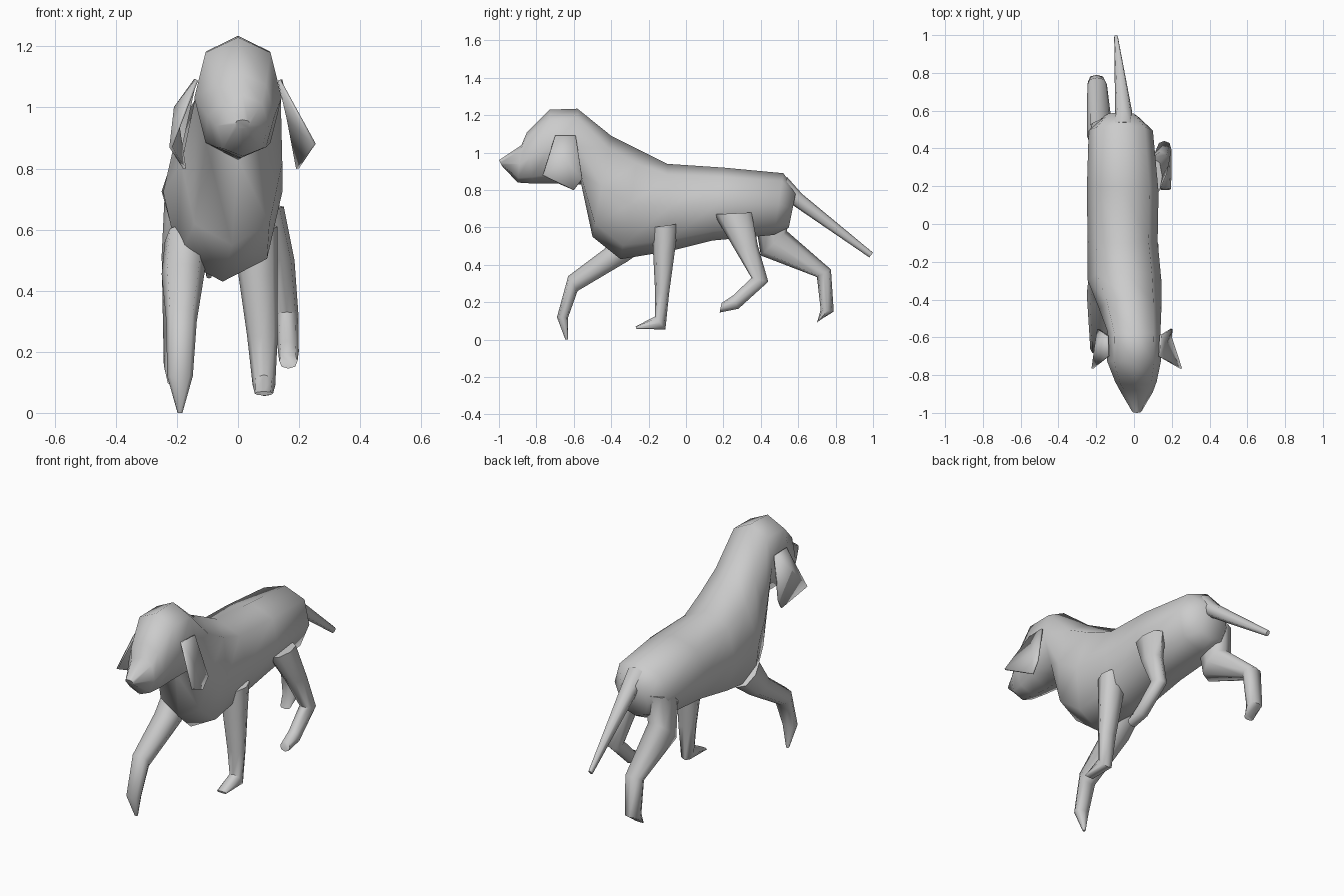
import bpy, bmesh, math

def finish(name, bm, angle=60):
    bmesh.ops.recalc_face_normals(bm, faces=bm.faces)
    me = bpy.data.meshes.new(name)
    bm.to_mesh(me)
    bm.free()
    ob = bpy.data.objects.new(name, me)
    bpy.context.collection.objects.link(ob)
    bpy.ops.object.select_all(action='DESELECT')
    ob.select_set(True)
    bpy.context.view_layer.objects.active = ob
    bpy.ops.object.shade_smooth_by_angle(angle=math.radians(angle))
    return ob

def loft(name, sections, sides=8, power=0.85):
    """Each section: (y, z) of one edge, (y, z) of the opposite edge, x centre, half width."""
    def soft(v):
        return math.copysign(abs(v) ** power, v) if abs(v) > 1e-6 else 0.0
    bm = bmesh.new()
    rings = []
    for y1, z1, y2, z2, xc, hw in sections:
        ring = []
        for i in range(sides):
            a = 2 * math.pi * i / sides
            c, s = soft(math.cos(a)), soft(math.sin(a))
            ring.append(bm.verts.new((xc + hw * c,
                                      (y1 + y2) / 2 + s * (y1 - y2) / 2,
                                      (z1 + z2) / 2 + s * (z1 - z2) / 2)))
        rings.append(ring)
    for a, b in zip(rings, rings[1:]):
        for i in range(sides):
            j = (i + 1) % sides
            bm.faces.new((a[i], a[j], b[j], b[i]))
    bm.faces.new(rings[0])
    bm.faces.new(rings[-1])
    return finish(name, bm)

def ear(name, fold, rim):
    """Thin folded flap: a fan of triangles around the fold point."""
    bm = bmesh.new()
    f = bm.verts.new(fold)
    vs = [bm.verts.new(p) for p in rim]
    for i in range(len(vs)):
        bm.faces.new((f, vs[i], vs[(i + 1) % len(vs)]))
    ob = finish(name, bm, 40)
    mod = ob.modifiers.new("thickness", 'SOLIDIFY')
    mod.thickness = 0.01
    mod.offset = 0

# Head, neck and trunk in one loft (top edge, bottom edge)
loft("body", [
    (-1.0, 0.96, -0.985, 0.93, 0.015, 0.025),
    (-0.88, 1.04, -0.90, 0.84, 0.015, 0.085),
    (-0.85, 1.11, -0.82, 0.835, 0.01, 0.11),
    (-0.73, 1.23, -0.72, 0.835, 0.0, 0.143),
    (-0.58, 1.235, -0.56, 0.83, 0.0, 0.14),
    (-0.40, 1.09, -0.50, 0.55, -0.02, 0.165),
    (-0.25, 1.015, -0.35, 0.43, -0.05, 0.195),
    (-0.10, 0.94, -0.08, 0.475, -0.06, 0.185),
    (0.20, 0.92, 0.14, 0.53, -0.06, 0.19),
    (0.52, 0.89, 0.47, 0.56, -0.07, 0.17),
    (0.59, 0.80, 0.55, 0.60, -0.07, 0.09),
])

# Tail
loft("tail", [
    (0.54, 0.87, 0.52, 0.76, -0.06, 0.055),
    (0.62, 0.78, 0.57, 0.72, -0.055, 0.045),
    (1.0, 0.465, 0.98, 0.44, -0.095, 0.01),
])

# Front legs: one planted, one reaching forward
loft("front_leg_right", [
    (-0.18, 0.60, -0.04, 0.62, 0.06, 0.07),
    (-0.175, 0.45, -0.06, 0.47, 0.065, 0.065),
    (-0.165, 0.25, -0.09, 0.25, 0.08, 0.05),
    (-0.165, 0.125, -0.11, 0.055, 0.085, 0.037),
    (-0.27, 0.07, -0.265, 0.057, 0.085, 0.03),
])
loft("front_leg_left", [
    (-0.36, 0.62, -0.20, 0.50, -0.17, 0.07),
    (-0.43, 0.49, -0.31, 0.42, -0.18, 0.07),
    (-0.63, 0.34, -0.58, 0.26, -0.185, 0.05),
    (-0.69, 0.12, -0.63, 0.12, -0.19, 0.042),
    (-0.645, 0.0, -0.63, 0.0, -0.19, 0.008),
])

# Hind legs: one swinging forward, one pushing back
loft("hind_leg_right", [
    (0.15, 0.67, 0.35, 0.68, 0.095, 0.055),
    (0.25, 0.50, 0.385, 0.50, 0.14, 0.045),
    (0.35, 0.33, 0.44, 0.31, 0.16, 0.038),
    (0.25, 0.235, 0.28, 0.165, 0.165, 0.034),
    (0.19, 0.195, 0.18, 0.145, 0.165, 0.03),
])
loft("hind_leg_left", [
    (0.36, 0.70, 0.56, 0.74, -0.165, 0.075),
    (0.40, 0.45, 0.54, 0.58, -0.18, 0.07),
    (0.70, 0.335, 0.775, 0.375, -0.195, 0.052),
    (0.72, 0.16, 0.79, 0.15, -0.198, 0.045),
    (0.70, 0.09, 0.715, 0.105, -0.20, 0.03),
])

# Floppy ears: fold point, then rim (top front, top back, back, bottom, front tip)
ear("ear_right", (0.165, -0.64, 0.96),
    [(0.135, -0.70, 1.09), (0.14, -0.59, 1.09), (0.20, -0.555, 0.86),
     (0.195, -0.60, 0.80), (0.25, -0.765, 0.88)])
ear("ear_left", (-0.205, -0.65, 1.0),
    [(-0.135, -0.70, 1.09), (-0.14, -0.59, 1.09), (-0.19, -0.555, 0.86),
     (-0.175, -0.60, 0.80), (-0.22, -0.765, 0.87)])
